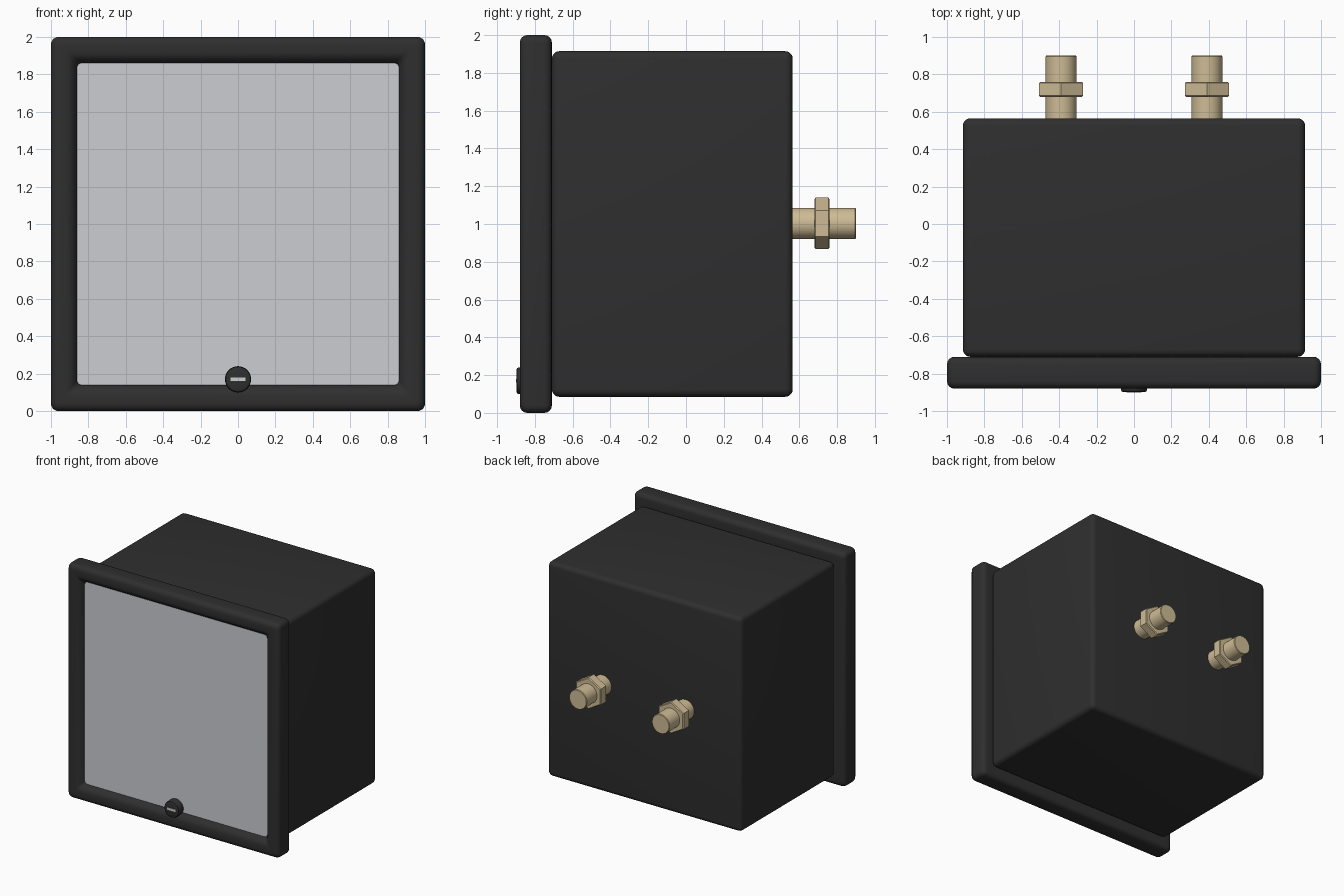
import bpy, bmesh, math
from mathutils import Matrix, Vector

cube = bpy.data.objects.get("Cube")
if cube:
    bpy.data.objects.remove(cube)


def material(name, rgb):
    m = bpy.data.materials.new(name)
    m.use_nodes = True
    m.diffuse_color = (*rgb, 1)
    m.node_tree.nodes["Principled BSDF"].inputs["Base Color"].default_value = (*rgb, 1)
    return m


BLACK = material("black plastic", (0.028, 0.028, 0.028))
GREY = material("pale grey", (0.60, 0.61, 0.64))
BRASS = material("brass", (0.62, 0.50, 0.30))


def finish(bm, name, mat):
    bmesh.ops.recalc_face_normals(bm, faces=bm.faces)
    me = bpy.data.meshes.new(name)
    bm.to_mesh(me)
    bm.free()
    me.materials.append(mat)
    ob = bpy.data.objects.new(name, me)
    bpy.context.collection.objects.link(ob)
    bpy.ops.object.select_all(action="DESELECT")
    ob.select_set(True)
    bpy.context.view_layer.objects.active = ob
    bpy.ops.object.shade_smooth_by_angle(angle=math.radians(35))
    return ob


def box(name, mat, lo, hi, bevel=0):
    lo, hi = Vector(lo), Vector(hi)
    bm = bmesh.new()
    bmesh.ops.create_cube(bm, size=1, matrix=Matrix.Translation((lo + hi) / 2)
                          @ Matrix.Diagonal((*(hi - lo), 1)))
    if bevel:
        bmesh.ops.bevel(bm, geom=bm.edges[:], offset=bevel, segments=5,
                        profile=0.5, affect="EDGES")
    return finish(bm, name, mat)


def lathe(name, mat, x, z, rings, sides=32):
    """Closed solid along y from (radius, y) rings; first vertex points up."""
    bm = bmesh.new()
    loops = [[bm.verts.new((x + r * math.sin(a), y, z + r * math.cos(a)))
              for a in (math.tau * i / sides for i in range(sides))] for r, y in rings]
    join(bm, loops)
    bm.faces.new(loops[0])
    bm.faces.new(loops[-1])
    return finish(bm, name, mat)


def join(bm, loops):
    for a, b in zip(loops, loops[1:]):
        for i in range(len(a)):
            j = (i + 1) % len(a)
            bm.faces.new((a[i], a[j], b[j], b[i]))


def rounded_square(bm, half, radius, y, steps=5):
    """Loop of vertices around a rounded square in the xz plane."""
    loop = []
    for q in range(4):
        sx, sz = ((1, 1), (-1, 1), (-1, -1), (1, -1))[q]
        for k in range(steps + 1):
            a = math.pi / 2 * (q + k / steps)
            loop.append(bm.verts.new((sx * (half - radius) + radius * math.cos(a), y,
                                      1 + sz * (half - radius) + radius * math.sin(a))))
    return loop


# Housing
box("housing", BLACK, (-0.915, -0.71, 0.085), (0.915, 0.565, 1.915), 0.04)

# Bezel: rounded outer edge, then an inner slope down to the window
bm = bmesh.new()
section = [(0.86, 0.03, -0.72), (0.96, 0.02, -0.71)]
for i in range(1, 5):
    a = math.pi / 2 * i / 4
    section.append((0.96 + 0.04 * math.sin(a), 0.02 + 0.02 * math.sin(a),
                    -0.75 + 0.04 * math.cos(a)))
for i in range(5):
    a = math.pi / 2 * i / 4
    section.append((0.96 + 0.04 * math.cos(a), 0.02 + 0.02 * math.cos(a),
                    -0.84 - 0.04 * math.sin(a)))
section += [(0.915, 0.02, -0.88), (0.9, 0.02, -0.876), (0.885, 0.02, -0.866),
            (0.87, 0.025, -0.848), (0.86, 0.03, -0.825)]
loops = [rounded_square(bm, *s) for s in section]
join(bm, loops + [loops[0]])
finish(bm, "bezel", BLACK)

# Window panel
bm = bmesh.new()
loops = [rounded_square(bm, 0.862, 0.03, y) for y in (-0.73, -0.835)]
join(bm, loops)
for loop in loops:
    bm.faces.new(loop)
finish(bm, "window", GREY)

# Adjusting screw with its slot
lathe("adjusting_screw", BLACK, 0, 0.17,
      [(0.07, -0.82), (0.07, -0.887), (0.066, -0.895), (0.058, -0.898)])
box("screw_slot", GREY, (-0.04, -0.9, 0.16), (0.04, -0.895, 0.18))

# Rear terminals: stud and hexagonal nut on each side
for side, x in (("left", 0.39), ("right", -0.39)):
    lathe(side + "_stud", BRASS, x, 1.003,
          [(0.083, 0.55), (0.083, 0.895), (0.079, 0.9)])
    lathe(side + "_nut", BRASS, x, 1.003,
          [(0.128, 0.68), (0.136, 0.686), (0.136, 0.754), (0.128, 0.76)], 6)
